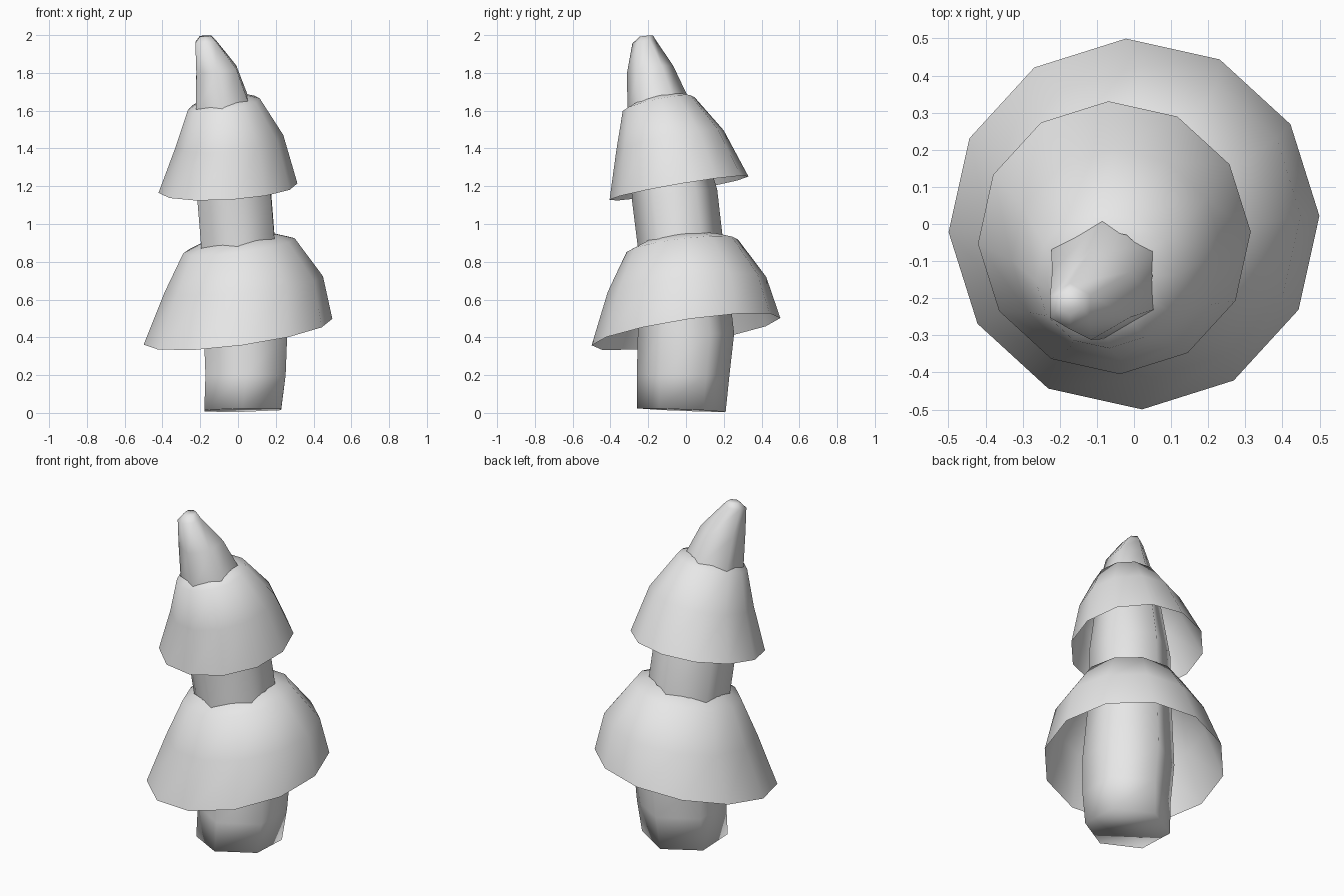
import bpy
import bmesh
from math import cos, sin, radians, tau

cube = bpy.data.objects.get("Cube")
if cube:
    bpy.data.objects.remove(cube, do_unlink=True)

grey = bpy.data.materials.new("plain_grey")
grey.use_nodes = True
colour = (0.8, 0.8, 0.8, 1)
grey.diffuse_color = colour
grey.node_tree.nodes["Principled BSDF"].inputs["Base Color"].default_value = colour


def loft(name, sides, turn, rings, closed):
    """Skin tilted rings, each given as centre x, y, z, radius, slope in x, slope in y."""
    bm = bmesh.new()
    loops = []
    for cx, cy, z, r, sx, sy in rings:
        loop = []
        for i in range(sides):
            a = radians(turn) + tau * i / sides
            dx, dy = r * cos(a), r * sin(a)
            loop.append(bm.verts.new((cx + dx, cy + dy, z + sx * dx + sy * dy)))
        loops.append(loop)
    for low, high in zip(loops, loops[1:]):
        for i in range(sides):
            j = (i + 1) % sides
            bm.faces.new((low[i], low[j], high[j], high[i]))
    if closed:
        bm.faces.new(loops[0][::-1])
        bm.faces.new(loops[-1])
    for face in bm.faces:
        face.smooth = True
    mesh = bpy.data.meshes.new(name)
    bm.to_mesh(mesh)
    bm.free()
    mesh.materials.append(grey)
    obj = bpy.data.objects.new(name, mesh)
    bpy.context.collection.objects.link(obj)
    return obj


# Six-sided trunk, bending towards the front right and ending in a pointed tip
loft("trunk", 6, 30, [
    (0.025, -0.025, 0.015, 0.235, 0.02, -0.04),
    (0.04, -0.015, 0.2, 0.245, 0, 0),
    (0.04, 0, 0.42, 0.255, 0, 0),
    (0, -0.03, 0.9, 0.225, 0.05, 0.1),
    (-0.02, -0.06, 1.15, 0.225, 0.05, 0.15),
    (-0.08, -0.145, 1.62, 0.165, 0.12, 0.2),
    (-0.115, -0.19, 1.82, 0.122, 0.1, 0.15),
    (-0.172, -0.222, 1.965, 0.062, 0.1, 0.15),
    (-0.172, -0.21, 1.995, 0.035, 0.05, 0.1),
], True)

# Open-bottomed tiers of foliage, from the rim up to the trunk
loft("lower_tier", 12, 2.5, [
    (0, 0, 0.43, 0.5, 0.13, 0.15),
    (0.03, 0.005, 0.68, 0.42, 0.1, 0.1),
    (0.005, -0.02, 0.885, 0.295, 0.13, 0.12),
    (0, -0.03, 0.92, 0.2, 0.13, 0.12),
], False)
loft("upper_tier", 12, 2.5, [
    (-0.053, -0.037, 1.19, 0.368, 0.06, 0.17),
    (-0.045, -0.085, 1.44, 0.285, 0.1, 0.2),
    (-0.075, -0.145, 1.635, 0.19, 0.15, 0.2),
    (-0.08, -0.145, 1.66, 0.13, 0.15, 0.2),
], False)
